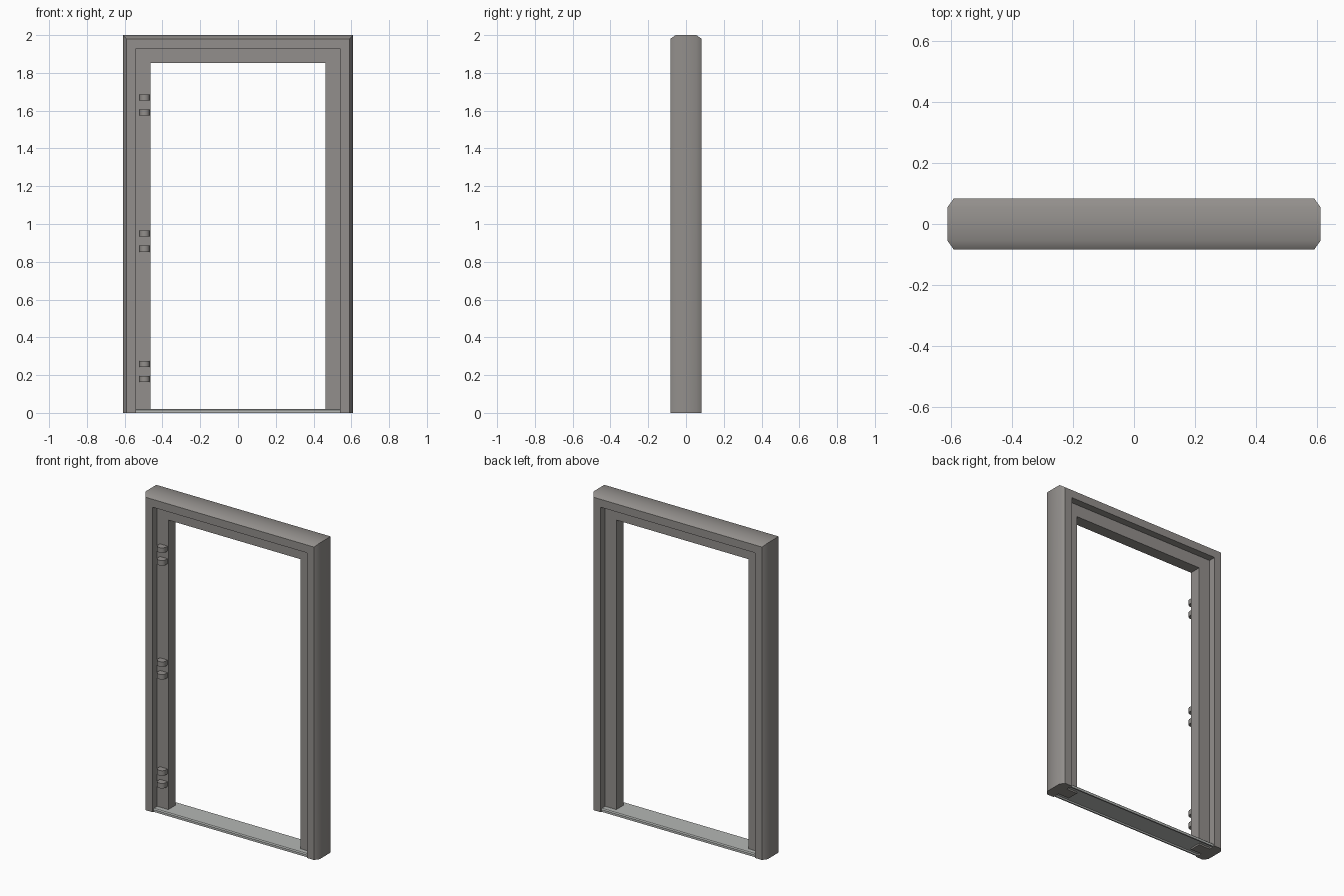
import bpy, bmesh, math

if "Cube" in bpy.data.objects:
    bpy.data.objects.remove(bpy.data.objects["Cube"])


def material(name, rgb):
    m = bpy.data.materials.new(name)
    m.diffuse_color = (*rgb, 1)
    m.use_nodes = True
    m.node_tree.nodes["Principled BSDF"].inputs["Base Color"].default_value = m.diffuse_color
    return m


FRAME = material("warm grey", (0.29, 0.275, 0.262))
SILL = material("light grey", (0.46, 0.475, 0.46))


def loft(name, rings, mat, smooth=None):
    """Skin a row of matching closed rings and cap both ends."""
    bm = bmesh.new()
    rows = [[bm.verts.new(p) for p in ring] for ring in rings]
    n = len(rows[0])
    for a, b in zip(rows, rows[1:]):
        for i in range(n):
            j = (i + 1) % n
            bm.faces.new((a[i], a[j], b[j], b[i]))
    bm.faces.new(rows[0])
    bm.faces.new(rows[-1])
    bmesh.ops.recalc_face_normals(bm, faces=bm.faces)
    me = bpy.data.meshes.new(name)
    bm.to_mesh(me)
    bm.free()
    me.materials.append(mat)
    ob = bpy.data.objects.new(name, me)
    bpy.context.collection.objects.link(ob)
    if smooth:
        bpy.ops.object.select_all(action='DESELECT')
        ob.select_set(True)
        bpy.context.view_layer.objects.active = ob
        bpy.ops.object.shade_smooth_by_angle(angle=math.radians(smooth))
    return ob


# Door frame: rebated profile (distance inward, y) swept up, across and down
W, H = 0.61, 2.0
half = [(0, -0.055), (0.02, -0.083), (0.07, -0.083), (0.07, -0.037), (0.148, -0.037)]
profile = half + [(u, -y) for u, y in reversed(half)]
corners = [(-1, False), (-1, True), (1, True), (1, False)]
loft("door_frame",
     [[(s * (W - u), y, H - u if top else 0) for u, y in profile] for s, top in corners],
     FRAME, 40)

# Threshold: shallow channel with bevelled top edges, open underneath
side = [(-0.066, 0.01), (-0.066, 0), (-0.075, 0), (-0.075, 0.014), (-0.069, 0.02)]
sill = side + [(-y, z) for y, z in reversed(side)]
loft("threshold", [[(x, y, z) for y, z in sill] for x in (-0.54, 0.54)], SILL)

# Hinge lugs: round-nosed blocks on the left stop, in three pairs
CX, R = -0.4945, 0.0265
outline = [(CX + R, -0.036)]
outline += [(CX + R * math.cos(a), -0.057 - 0.024 * math.sin(a))
            for a in (math.pi * i / 12 for i in range(13))]
outline += [(CX - R, -0.036)]
for pair, base in enumerate((0.164, 0.853, 1.574)):
    for k, part in enumerate(("lower", "upper")):
        z = base + 0.08 * k
        loft(f"hinge_lug_{pair + 1}_{part}",
             [[(x, y, h) for x, y in outline] for h in (z, z + 0.032)], FRAME, 40)
